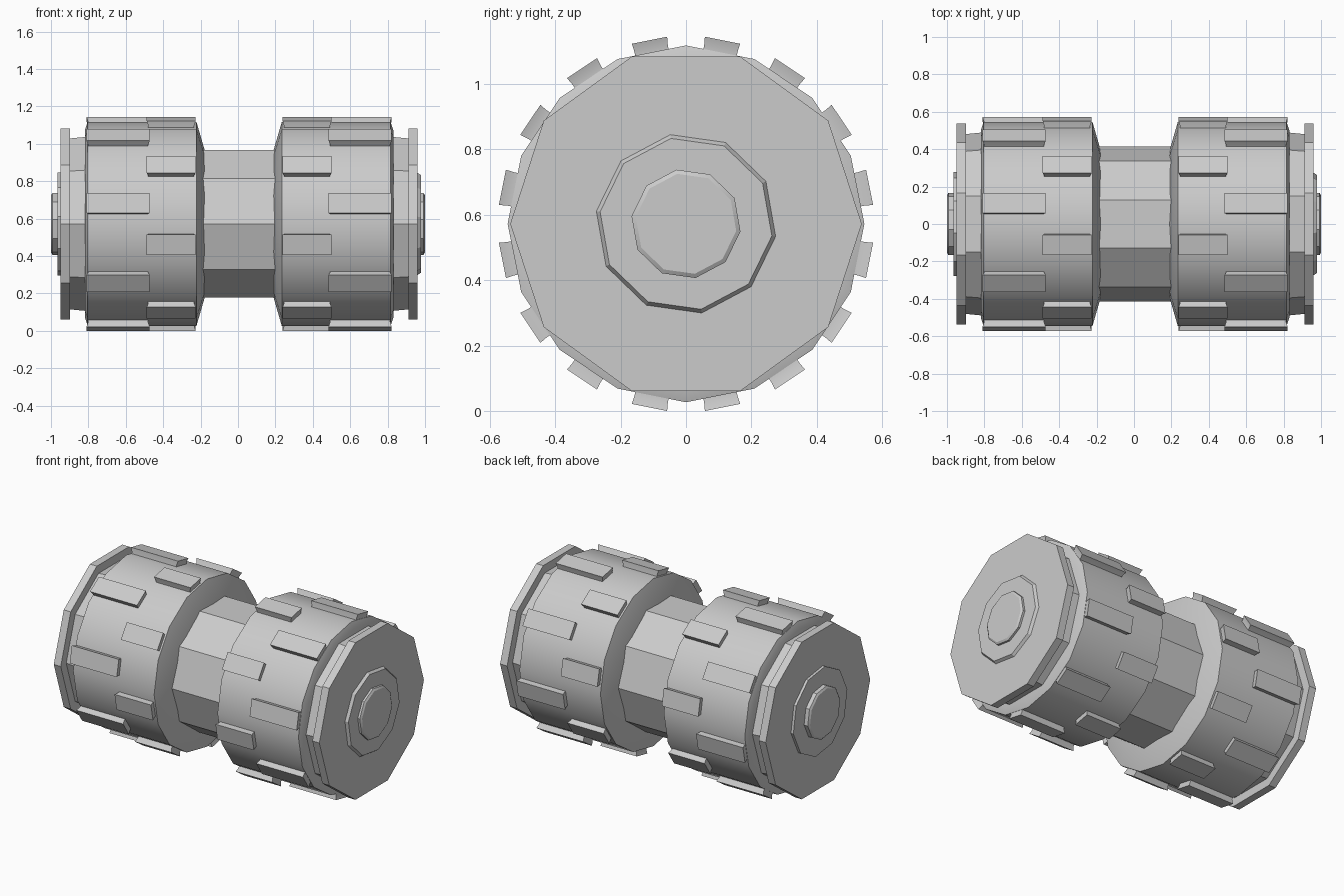
import bpy, bmesh, math

old = bpy.data.objects.get("Cube")
if old:
    bpy.data.objects.remove(old, do_unlink=True)

AXIS_Z = 0.572   # height of the roller axis
SHIFT = 0.006    # slight sideways offset of both drums

grey = bpy.data.materials.new("light grey")
grey.use_nodes = True
grey.diffuse_color = (0.6, 0.6, 0.6, 1)
grey.node_tree.nodes["Principled BSDF"].inputs["Base Color"].default_value = (0.6, 0.6, 0.6, 1)


def finish(name, bm):
    bmesh.ops.recalc_face_normals(bm, faces=bm.faces)
    mesh = bpy.data.meshes.new(name)
    bm.to_mesh(mesh)
    bm.free()
    mesh.materials.append(grey)
    obj = bpy.data.objects.new(name, mesh)
    bpy.context.collection.objects.link(obj)
    bpy.ops.object.select_all(action='DESELECT')
    obj.select_set(True)
    bpy.context.view_layer.objects.active = obj
    bpy.ops.object.shade_smooth_by_angle(angle=math.radians(30))
    return obj


def ring_point(x, r, angle, across=0.0):
    c, s = math.cos(angle), math.sin(angle)
    return (x, r * c - across * s, AXIS_Z + r * s + across * c)


def lathe(name, profile, sides, turn=0.0):
    """Closed solid turned about the x axis from (x, radius) pairs."""
    bm = bmesh.new()
    rings = [[bm.verts.new(ring_point(x, r, turn + math.tau * i / sides))
              for i in range(sides)] for x, r in profile]
    for a, b in zip(rings, rings[1:]):
        for i in range(sides):
            j = (i + 1) % sides
            bm.faces.new((a[i], a[j], b[j], b[i]))
    bm.faces.new(rings[0])
    bm.faces.new(rings[-1])
    return finish(name, bm)


def tread(name, x0, x1, angle):
    """Raised pad, slightly flared at the outer surface."""
    bm = bmesh.new()
    levels = []
    for r, half, flare in ((0.525, 0.052, 0), (0.546, 0.052, 0), (0.572, 0.055, 0.008)):
        a, b = min(x0, x1) - flare, max(x0, x1) + flare
        levels.append([bm.verts.new(ring_point(x, r, angle, w))
                       for x, w in ((a, -half), (b, -half), (b, half), (a, half))])
    for low, high in zip(levels, levels[1:]):
        for i in range(4):
            j = (i + 1) % 4
            bm.faces.new((low[i], low[j], high[j], high[i]))
    bm.faces.new(levels[0])
    bm.faces.new(levels[-1])
    return finish(name, bm)


# Axle between the drums
lathe("axle", [(-0.22, 0.415), (0.23, 0.415)], 10)

for side, s in (("right", -1), ("left", 1)):
    def place(*pairs):
        return [(s * x + SHIFT, r) for x, r in pairs]

    # Drum with a bevelled inner shoulder
    lathe(side + "_drum", place((0.183, 0.39), (0.228, 0.545), (0.81, 0.545), (0.825, 0.5)), 16)
    # Neck and end plate
    lathe(side + "_neck", place((0.81, 0.49), (0.91, 0.48)), 10)
    lathe(side + "_end_plate", place((0.905, 0.537), (0.955, 0.537)), 10)
    # Hub ring and button
    turn = math.radians(-8)
    lathe(side + "_hub", place((0.95, 0.28), (0.972, 0.28 if s < 0 else 0.265)), 10, turn)
    tip = 1 - s * SHIFT
    lathe(side + "_button", place((0.96, 0.168), (tip - 0.008, 0.168), (tip, 0.155)), 10, turn)

    # Staggered tread pads: outer and inner rows alternate
    for k in range(16):
        angle = math.tau * (k + 0.5) / 16
        x0, x1 = (0.486, 0.808) if k % 2 else (0.24, 0.486)
        tread(f"{side}_tread_{k + 1}", s * x0 + SHIFT, s * x1 + SHIFT, angle)
